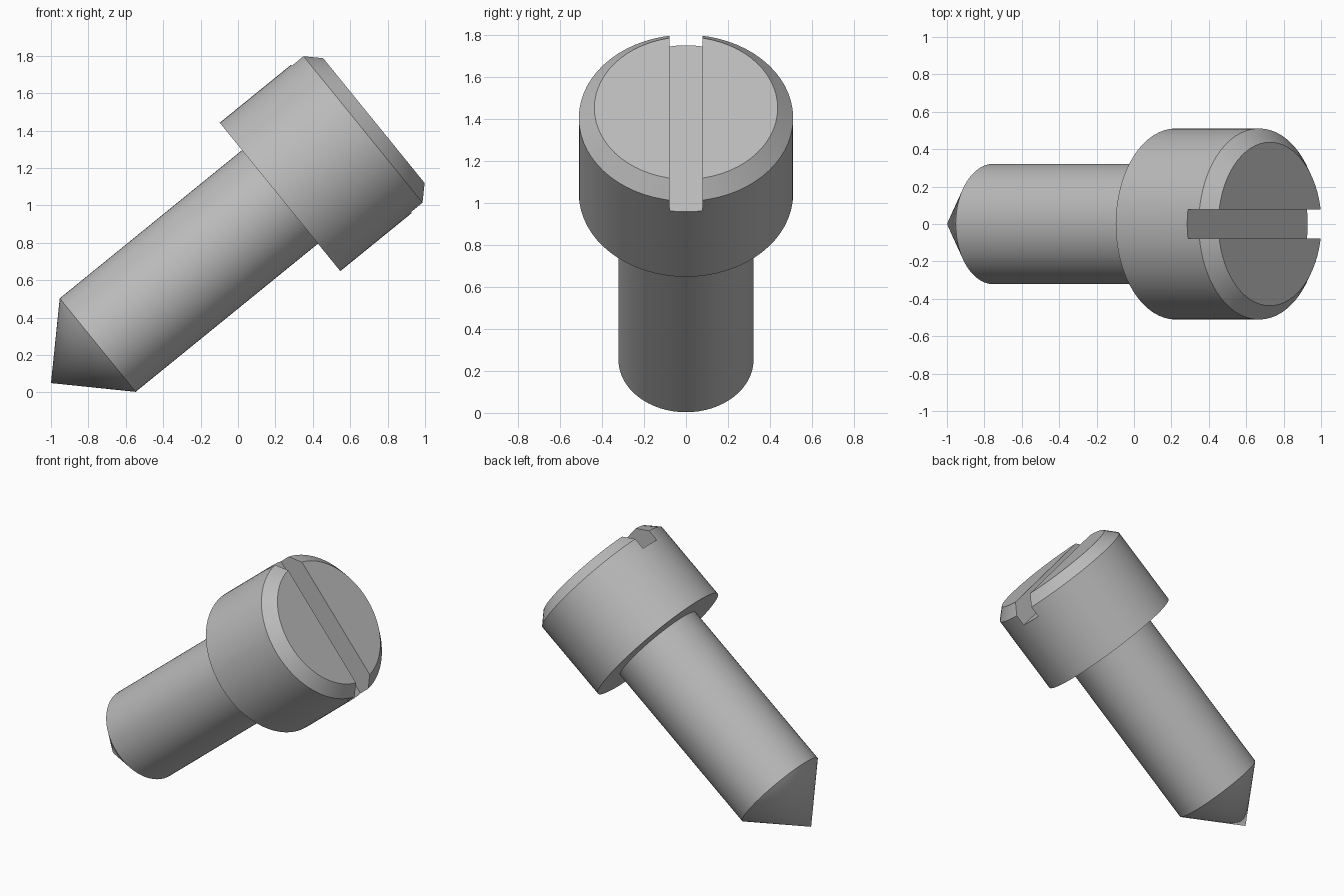
import bpy
import bmesh
from math import radians
from mathutils import Matrix, Vector

cube = bpy.data.objects.get("Cube")
if cube:
    bpy.data.objects.remove(cube, do_unlink=True)

SEGMENTS = 64
# Screw axis: starts at the point and leans up toward +x
PLACE = Matrix.Translation((-1, 0, 0.05)) @ Matrix.Rotation(radians(50.9), 4, "Y")

steel = bpy.data.materials.new("grey_steel")
steel.use_nodes = True
GREY = (0.5, 0.5, 0.5, 1)
steel.diffuse_color = GREY
steel.node_tree.nodes["Principled BSDF"].inputs["Base Color"].default_value = GREY


def add_object(name, bm):
    bmesh.ops.recalc_face_normals(bm, faces=bm.faces)
    mesh = bpy.data.meshes.new(name)
    bm.to_mesh(mesh)
    bm.free()
    mesh.materials.append(steel)
    obj = bpy.data.objects.new(name, mesh)
    obj.matrix_world = PLACE
    bpy.context.collection.objects.link(obj)
    return obj


def lathe(name, profile):
    """Revolve (radius, height) points around the screw axis."""
    bm = bmesh.new()
    verts = [bm.verts.new((r, 0, h)) for r, h in profile]
    edges = [bm.edges.new(pair) for pair in zip(verts, verts[1:])]
    bmesh.ops.spin(bm, geom=verts + edges, cent=(0, 0, 0), axis=(0, 0, 1),
                   angle=radians(360), steps=SEGMENTS, use_merge=True)
    bmesh.ops.remove_doubles(bm, verts=bm.verts, dist=0.0001)
    # Join the flat end fans into single faces
    bmesh.ops.dissolve_limit(bm, angle_limit=radians(0.5), verts=bm.verts, edges=bm.edges)
    return add_object(name, bm)


def activate(obj):
    bpy.ops.object.select_all(action="DESELECT")
    obj.select_set(True)
    bpy.context.view_layer.objects.active = obj


# Shank with a conical point
shank = lathe("pointed_shank", [(0, 0), (0.322, 0.322), (0.322, 1.6), (0, 1.6)])

# Cylindrical head with a chamfered rim
head = lathe("slotted_head", [(0, 1.578), (0.511, 1.578), (0.511, 2.15),
                              (0.437, 2.225), (0, 2.225)])

# Driver slot cut across the head
bm = bmesh.new()
bmesh.ops.create_cube(bm, size=1)
bmesh.ops.scale(bm, vec=Vector((1.4, 0.156, 0.4)), verts=bm.verts)
bmesh.ops.translate(bm, vec=Vector((0, 0, 2.27)), verts=bm.verts)
cutter = add_object("slot_cutter", bm)
cutter.hide_render = True
bpy.context.view_layer.update()

cut = head.modifiers.new("driver_slot", "BOOLEAN")
cut.operation = "DIFFERENCE"
cut.solver = "EXACT"
cut.object = cutter
activate(head)
bpy.ops.object.modifier_apply(modifier=cut.name)
bpy.data.objects.remove(cutter, do_unlink=True)

for part in (shank, head):
    activate(part)
    bpy.ops.object.shade_smooth_by_angle(angle=radians(30))
